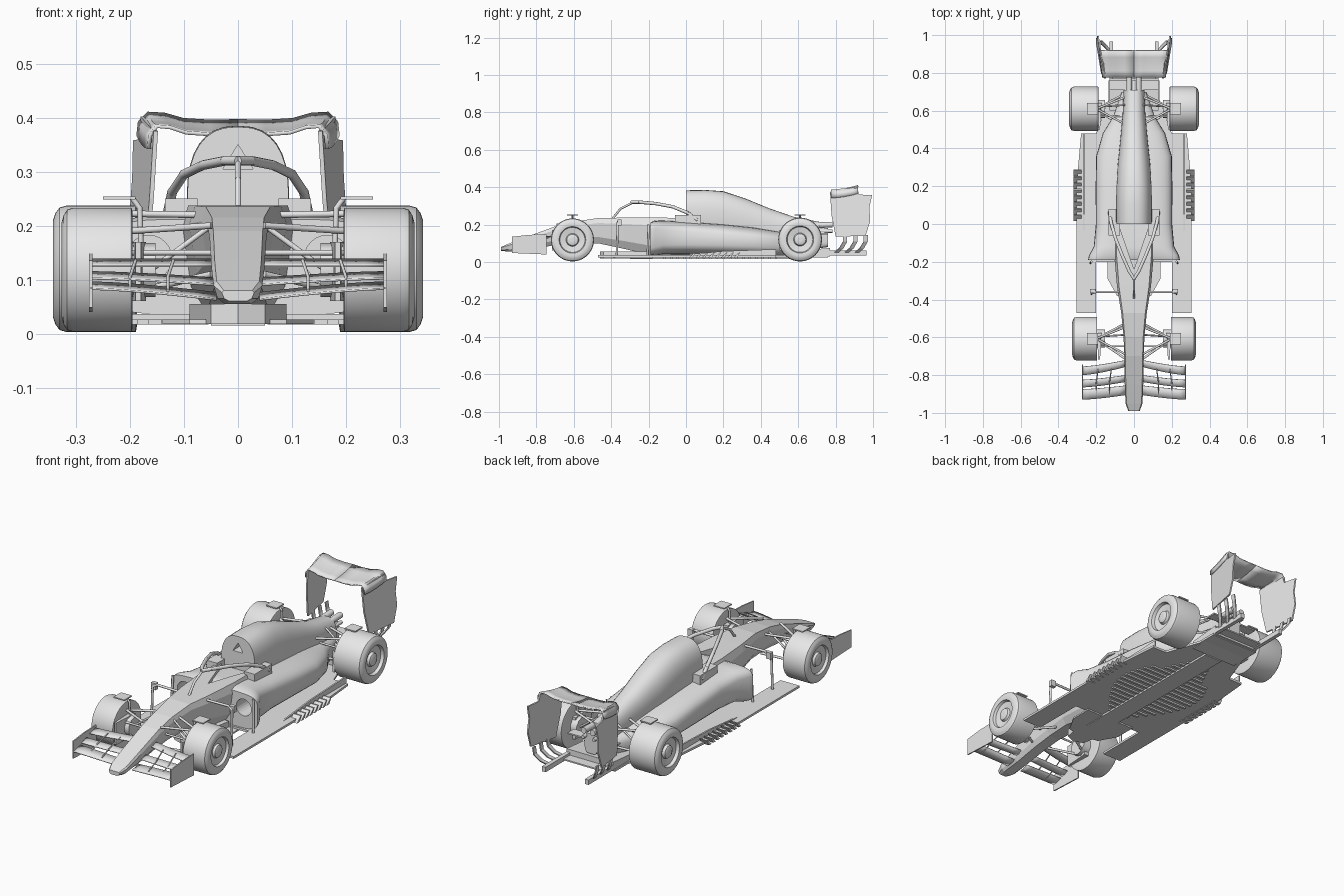
import bpy, bmesh, math
from mathutils import Vector, Matrix

if "Cube" in bpy.data.objects:
    bpy.data.objects.remove(bpy.data.objects["Cube"])

grey = bpy.data.materials.new("light_grey")
grey.use_nodes = True
COL = (0.8, 0.8, 0.8, 1)
grey.diffuse_color = COL
grey.node_tree.nodes["Principled BSDF"].inputs["Base Color"].default_value = COL


def finish(name, bm, mirror=False, smooth=None, thick=0):
    bmesh.ops.recalc_face_normals(bm, faces=bm.faces)
    me = bpy.data.meshes.new(name)
    bm.to_mesh(me)
    bm.free()
    me.materials.append(grey)
    ob = bpy.data.objects.new(name, me)
    bpy.context.collection.objects.link(ob)
    if thick:
        mod = ob.modifiers.new("thickness", 'SOLIDIFY')
        mod.thickness, mod.offset = thick, 0
    if mirror:
        ob.modifiers.new("mirror", 'MIRROR').use_mirror_merge = False
    if smooth:
        for o in bpy.context.selected_objects:
            o.select_set(False)
        bpy.context.view_layer.objects.active = ob
        ob.select_set(True)
        bpy.ops.object.shade_smooth_by_angle(angle=math.radians(smooth))
    return ob


def skin(name, rings, closed=True, caps=True, **kw):
    """Bridge rows of points into a surface."""
    bm = bmesh.new()
    rows = [[bm.verts.new(p) for p in r] for r in rings]
    n = len(rows[0])
    for a, b in zip(rows, rows[1:]):
        for i in range(n if closed else n - 1):
            j = (i + 1) % n
            bm.faces.new((a[i], a[j], b[j], b[i]))
    if closed and caps:
        bm.faces.new(rows[0])
        bm.faces.new(rows[-1])
    return finish(name, bm, **kw)


def oval(y, w, z0, z1, e, n=32):
    """Rounded-box ring across the car."""
    pts = []
    for i in range(n):
        t = math.tau * i / n
        c, s = math.cos(t), math.sin(t)
        pts.append((math.copysign(abs(c) ** (2 / e), c) * w, y,
                    (z0 + z1) / 2 + math.copysign(abs(s) ** (2 / e), s) * (z1 - z0) / 2))
    return pts


def plate(name, outline, place, **kw):
    """Extruded outline; place(u, v, side) gives each point."""
    return skin(name, [[place(u, v, s) for u, v in outline] for s in (0, 1)], **kw)


def slab(name, outline, z0, z1, **kw):
    return plate(name, outline, lambda u, v, s: (u, v, (z0, z1)[s]), **kw)


def box(name, x, y, z, **kw):
    return slab(name, [(x[0], y[0]), (x[1], y[0]), (x[1], y[1]), (x[0], y[1])], *z, **kw)


def tube(name, pts, r, mirror=True):
    bm = bmesh.new()
    pts = [Vector(p) for p in pts]
    for a, b in zip(pts, pts[1:]):
        d = b - a
        m = Matrix.Translation((a + b) / 2) @ d.to_track_quat('Z', 'Y').to_matrix().to_4x4()
        bmesh.ops.create_cone(bm, cap_ends=True, segments=10, radius1=r, radius2=r,
                              depth=d.length + r * .5, matrix=m)
    return finish(name, bm, mirror, smooth=40)


def cut(ob, cutter):
    mod = ob.modifiers.new("cut", 'BOOLEAN')
    mod.operation, mod.object, mod.solver = 'DIFFERENCE', cutter, 'EXACT'
    bpy.context.view_layer.update()
    me = bpy.data.meshes.new_from_object(ob.evaluated_get(bpy.context.evaluated_depsgraph_get()))
    ob.modifiers.clear()
    ob.data = me
    bpy.data.objects.remove(cutter)


# Nose and monocoque: faceted sections (y, half width, bottom, top)
rings = []
for y, w, z0, z1 in [(-.99, .03, .06, .08), (-.95, .045, .055, .097), (-.85, .049, .065, .135),
                     (-.7, .052, .09, .19), (-.6, .055, .1, .215), (-.47, .068, .1, .235),
                     (-.33, .09, .07, .237), (-.16, .105, .03, .237), (.05, .105, .03, .235)]:
    h = z1 - z0
    half = [(w * .55, z0), (w * .85, z0 + h * .25), (w, z0 + h * .8), (w * .88, z1)]
    rings.append([(x, y, z) for x, z in half] + [(-x, y, z) for x, z in reversed(half)])
tub = skin("nose_and_tub", rings)
cut(tub, slab("cockpit_cutter", [(0, -.24), (.075, -.02), (.075, .2), (-.075, .2), (-.075, -.02)], .19, .3))

# Engine cover with air intake
cover = skin("engine_cover", [oval(*s) for s in [
    (0, .094, .11, .383, 2.5), (.1, .095, .11, .385, 2.5), (.2, .093, .1, .378, 2.4),
    (.32, .086, .08, .338, 2.3), (.45, .072, .07, .285, 2.3), (.58, .06, .06, .24, 2.4),
    (.71, .055, .06, .215, 2.6)]], smooth=40)
cut(cover, plate("intake_cutter", [(-.028, .305), (.028, .305), (0, .35)],
                 lambda u, v, s: (u, (-.05, .06)[s], v)))

# Sidepods with round inlets
pods = skin("sidepods", [oval(*s) for s in [
    (-.19, .243, .035, .212, 6), (-.165, .238, .035, .222, 5), (-.12, .213, .04, .222, 4),
    (0, .202, .04, .216, 3.6), (.2, .203, .035, .202, 3.2), (.36, .2, .03, .185, 3),
    (.48, .165, .03, .165, 3), (.57, .11, .03, .15, 3), (.7, .065, .03, .14, 3)]], smooth=40)
for side in (-1, 1):
    ring = [(side * .165 + .042 * math.cos(t), .14 + .042 * math.sin(t))
            for t in [math.tau * i / 24 for i in range(24)]]
    cut(pods, plate("inlet_cutter", ring, lambda u, v, s: (u, (-.3, -.09)[s], v)))
    box("cockpit_shoulder", sorted((side * .075, side * .135)), (-.06, .08), (.19, .25))

# Floor, splitter and underside
slab("floor", [(0, -.2), (.2, -.2), (.2, -.47), (.305, -.47), (.305, .2), (.28, .48),
               (.2, .48), (.135, .66), (.135, .76), (0, .76)], .025, .036, mirror=True)
plate("floor_edge_wall", [(-.1, .03), (.48, .03), (.48, .068), (.2, .058)],
      lambda u, v, s: (.27 - .008 * s, u, v), mirror=True)
slab("splitter", [(-.05, -.44), (0, -.46), (.05, -.44), (.09, -.2), (-.09, -.2)], .018, .055)
slab("front_floor_tray", [(0, -.4), (.09, -.38), (.14, -.29), (.14, -.18), (0, -.18)], .018, .026, mirror=True)
slab("plank", [(-.05, -.3), (.05, -.3), (.05, .6), (-.05, .6)], .015, .026)
for i in range(18):
    y = -.12 + i * .035
    w = .06 + .16 * abs(math.sin((y + .12) * 5.2)) * (1 if y < .36 else .6)
    box("underside_rib", (.055, w), (y, y + .012), (.017, .026), mirror=True)
for i in range(8):
    y = .015 + i * .034
    plate("floor_fin", [(y, .022), (y + .03, .05), (y + .036, .05), (y + .02, .022)],
          lambda u, v, s: (.278 + .042 * s, u, v), mirror=True)

# Diffuser, tail and exhaust pipes
plate("diffuser", [(.6, .02), (.77, .03), (.77, .075), (.6, .06)],
      lambda u, v, s: ((-.13, .13)[s], u, v))
skin("gearbox", [oval(.62, .05, .06, .2, 4), oval(.76, .035, .08, .18, 4)], smooth=40)
tube("exhaust_pipe", [(.025, .66, .195), (.025, .78, .2)], .015)
tube("lower_exhaust", [(.03, .66, .165), (.03, .78, .165)], .009)
box("beam_wing", (-.13, .13), (.71, .76), (.145, .152))

# Halo
arc = [(.13, .06, .225), (.122, .01, .262), (.1, -.07, .295), (.065, -.16, .312), (.025, -.25, .32)]
tube("halo_hoop", arc + [(0, -.29, .32)] + [(-x, y, z) for x, y, z in reversed(arc)], .009, False)
tube("halo_pillar", [(0, -.39, .235), (0, -.35, .285), (0, -.28, .32)], .006, False)

# Bars carrying the mirrors
tube("mirror_bar", [(.075, -.36, .22), (.2, -.36, .222), (.222, -.365, .21), (.225, -.37, .036)], .006)
box("mirror", (.205, .232), (-.365, -.345), (.195, .228), mirror=True)
tube("pod_front_strut", [(.225, -.2, .2), (.23, -.205, .036)], .006)

# Front wing
for name, tip, root in [("main_plane", (-.93, .055, .083), (-.905, .05, .063)),
                        ("middle_flap", (-.865, .04, .102), (-.835, .035, .09)),
                        ("top_flap", (-.8, .045, .125), (-.755, .035, .125))]:
    rows = []
    for k in range(7):
        t = k / 6
        y, c, z = [a + (b - a) * t ** 1.4 for a, b in zip(tip, root)]
        x = .273 - .233 * t
        rows.append([(x, y + c * j, z + .012 * j * j) for j in (0, .5, 1)])
    skin("front_wing_" + name, rows, closed=False, mirror=True, thick=.004, smooth=40)
plate("front_wing_endplate", [(-.93, .048), (-.745, .04), (-.745, .148), (-.84, .145), (-.93, .135)],
      lambda u, v, s: (.27 + .006 * s, u, v), mirror=True)
for x in (.13, .2):
    tube("flap_bracket", [(x, -.9, .08), (x, -.84, .105), (x - .01, -.77, .135)], .003)

# Rear wing: curved plane rolling into flared end plates
rows = []
for x, z in [(0, .388), (.05, .387), (.095, .39), (.125, .4), (.15, .402), (.163, .385), (.165, .36)]:
    rows.append([(x + .02 * j * (x / .165) ** 2, .775 + .145 * j,
                  z - .018 + .024 * j - .02 * j * (1 - j)) for j in (0, .25, .5, .75, 1)])
skin("rear_wing_plane", rows, closed=False, mirror=True, thick=.007, smooth=50)
plate("rear_wing_endplate",
      [(.77, .375), (.915, .402), (.925, .36), (.995, .358), (.98, .29), (.985, .22), (.96, .14),
       (.8, .135), (.778, .25)],
      lambda u, v, s: (.157 + .17 * (u - .775) + .06 * max(0, .36 - v) - .008 * s, u, v), mirror=True)
for y in (.81, .865, .92):
    rows = [[(x, y + d + o, z) for o in (0, .022)]
            for x, d, z in [(.178, .03, .145), (.172, .03, .11), (.15, .01, .075), (.125, -.02, .05)]]
    skin("endplate_leg", rows, closed=False, mirror=True, thick=.006)
box("endplate_foot", (.11, .13), (.77, .965), (.035, .06), mirror=True)
box("lower_wing_tray", (-.12, .12), (.77, .82), (.04, .047))

# Wheels: turned tyre and dished rim
SIDE = [(0, .3), (0, .86), (.005, .94), (.016, 1), (.84, 1), (.92, .97), (.97, .88), (1, .76),
        (.98, .62), (.88, .58), (.84, .3), (.92, .26), (.96, .14), (.95, .04)]


def wheel(name, y, r, x0, x1):
    rings = []
    for f, k in SIDE:
        rings.append([(x0 + (x1 - x0) * f, y + r * k * math.cos(t), r + .003 + r * k * math.sin(t))
                      for t in [math.tau * i / 48 for i in range(48)]])
    skin(name, rings, mirror=True, smooth=35)


wheel("front_wheel", -.607, .115, .195, .327)
wheel("rear_wheel", .61, .117, .187, .343)

# Suspension, brake ducts and wheel winglets
for end, y, inner, z_top in (("front", -.607, .05, .2), ("rear", .61, .05, .185)):
    for dy in (-.08, .06):
        tube(end + "_upper_arm", [(inner, y + dy, z_top), (.2, y, .19)], .006)
        tube(end + "_lower_arm", [(inner, y + dy * 1.3, .11), (.2, y, .075)], .006)
    tube(end + "_push_rod", [(inner, y + .02, .2), (.2, y + .01, .09)], .005)
    tube(end + "_steering_rod", [(inner, y - .04, .15), (.2, y - .04, .15)], .005)
    tube(end + "_axle", [(.165, y, .118), (.2, y, .118)], .05)
    slab(end + "_brake_duct", [(.18, y - .11), (.19, y - .11), (.195, y + .03), (.17, y + .03)],
         .06, .17, mirror=True)
    tube(end + "_winglet_stay", [(.18, y, .17), (.182, y, .232), (.195, y, .25)], .005)
    box(end + "_winglet", (.19, .25), (y - .03, y + .03), (.248, .254), mirror=True)
